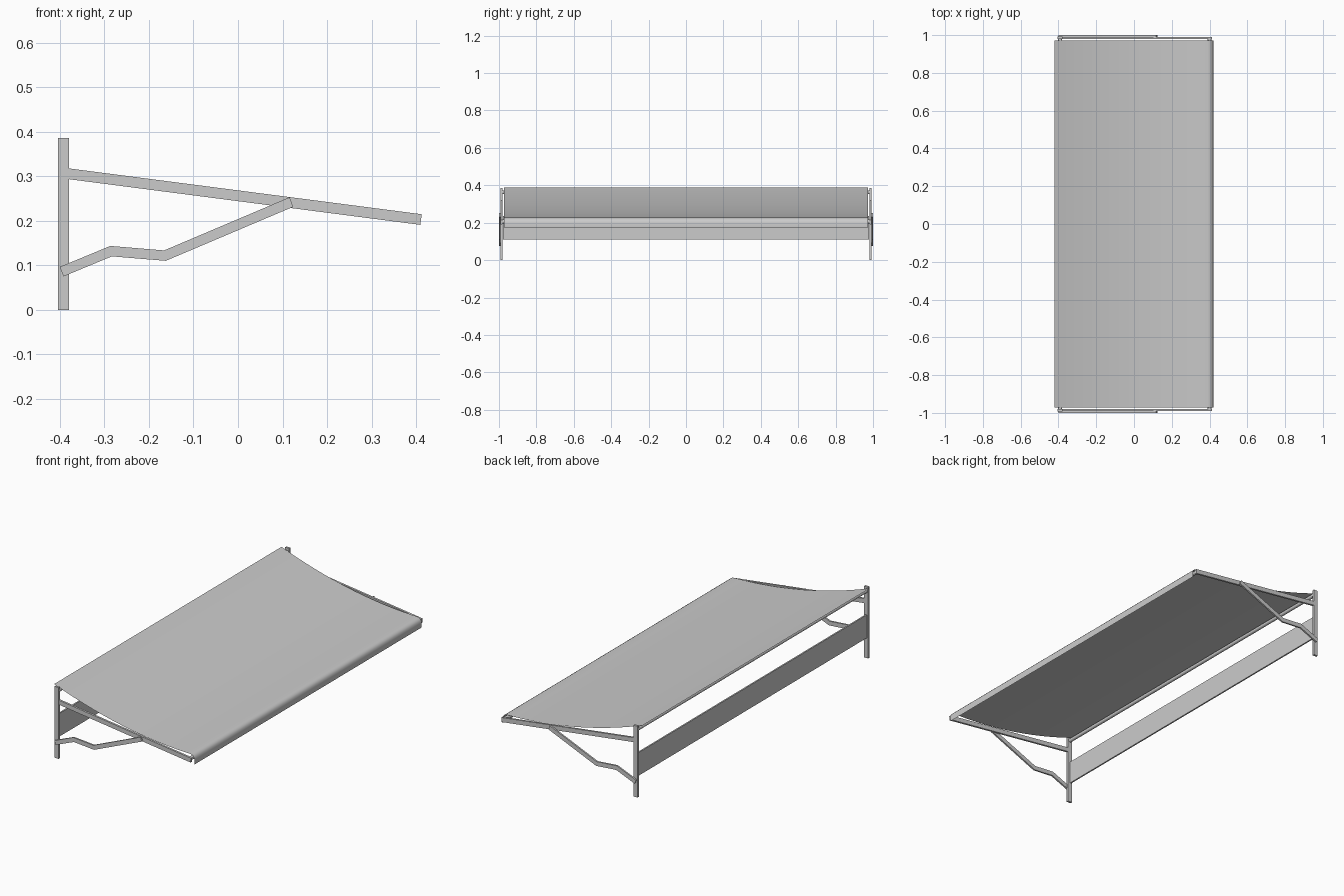
import bpy, bmesh
from mathutils import Vector

if "Cube" in bpy.data.objects:
    bpy.data.objects.remove(bpy.data.objects["Cube"])


def make(name, bm):
    bmesh.ops.recalc_face_normals(bm, faces=bm.faces)
    me = bpy.data.meshes.new(name)
    bm.to_mesh(me)
    bm.free()
    ob = bpy.data.objects.new(name, me)
    bpy.context.collection.objects.link(ob)
    return ob


def smooth(ob):
    for p in ob.data.polygons:
        p.use_smooth = True


def flat_bar(name, path, width, y0, y1):
    """Flat bar following a path in the xz plane, with mitred bends."""
    pts = [Vector(p) for p in path]
    left, right = [], []
    for i, p in enumerate(pts):
        dirs = []
        if i > 0:
            dirs.append((p - pts[i - 1]).normalized())
        if i < len(pts) - 1:
            dirs.append((pts[i + 1] - p).normalized())
        t = sum(dirs, Vector((0, 0))).normalized()
        n = Vector((-t.y, t.x)) * (width / 2 / t.dot(dirs[0]))
        left.append(p + n)
        right.append(p - n)
    bm = bmesh.new()
    rings = []
    for l, r in zip(left, right):
        rings.append([bm.verts.new((q.x, y, q.y)) for q, y in
                      ((l, y0), (r, y0), (r, y1), (l, y1))])
    for a, b in zip(rings, rings[1:]):
        for k in range(4):
            bm.faces.new((a[k], a[(k + 1) % 4], b[(k + 1) % 4], b[k]))
    bm.faces.new(rings[0])
    bm.faces.new(rings[-1])
    return make(name, bm)


# side frames: post, sloping arm and cranked brace at both ends
for side, s in (("front", -1), ("back", 1)):
    flat_bar(side + "_post", [(-0.392, 0), (-0.392, 0.386)], 0.025, s * 0.98, s * 0.992)
    flat_bar(side + "_arm", [(-0.382, 0.306), (0.411, 0.203)], 0.024, s * 0.98, s * 0.991)
    flat_bar(side + "_brace",
             [(-0.396, 0.086), (-0.285, 0.132), (-0.164, 0.122), (0.112, 0.239), (0.12, 0.242)],
             0.023, s * 0.991, s * 1.0)

# round cross rails carrying the fabric
for name, x, z in (("rear_rail", -0.392, 0.363), ("front_rail", 0.4, 0.206)):
    bpy.ops.mesh.primitive_cylinder_add(vertices=20, radius=0.01, depth=1.964,
                                        location=(x, 0, z), rotation=(1.570796, 0, 0))
    ob = bpy.context.object
    ob.name = name
    bpy.ops.object.shade_smooth_by_angle()

# rear panel between the posts
flat_bar("rear_panel", [(-0.394, 0.11), (-0.394, 0.235)], 0.008, -0.978, 0.978)

# sagging fabric sheet with a valance rolled over the front rail
profile = []
N = 24
for i in range(N + 1):
    t = i / N
    x = -0.42 + t * 0.81
    profile.append((x, 0.387 * (1 - t) ** 2 + 2 * t * (1 - t) * 0.236 + 0.227 * t * t))
profile += [(0.402, 0.225), (0.411, 0.22), (0.417, 0.212), (0.42, 0.2), (0.419, 0.175)]
bm = bmesh.new()
rows = [[bm.verts.new((x, y, z)) for y in (-0.972, 0.972)] for x, z in profile]
for a, b in zip(rows, rows[1:]):
    bm.faces.new((a[0], b[0], b[1], a[1]))
smooth(make("canopy_fabric", bm))
